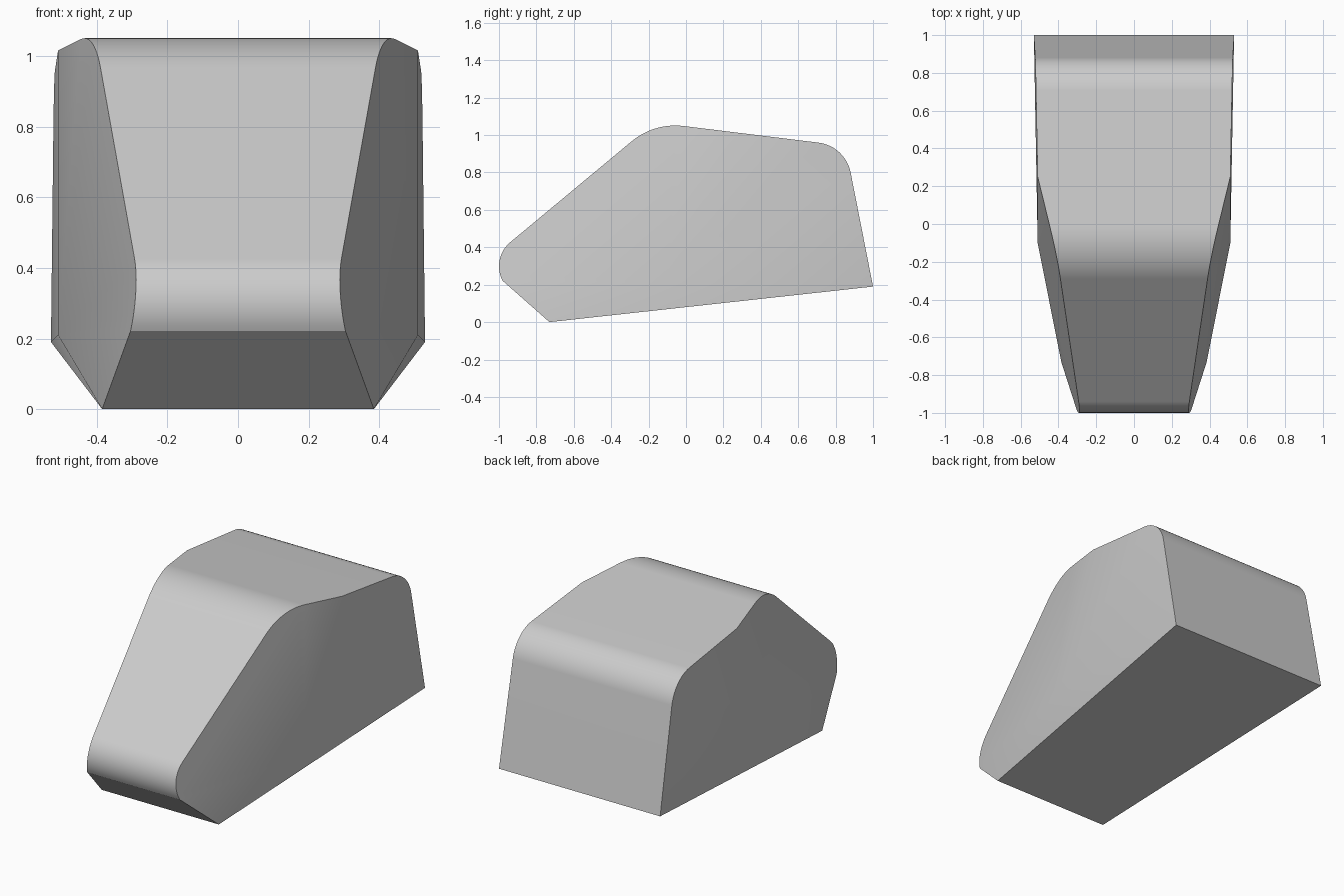
import bpy, bmesh, math
from mathutils import Vector

cube = bpy.data.objects.get("Cube")
if cube:
    bpy.data.objects.remove(cube, do_unlink=True)


def arc(cy, cz, r, start, end, steps=12):
    """Points of a rounded corner in the side profile, angles in degrees."""
    angles = [math.radians(start + (end - start) * i / steps) for i in range(steps + 1)]
    return [(cy + r * math.cos(a), cz + r * math.sin(a)) for a in angles]


# Side profile: sloping underside, rounded nose, roof front and roof rear
profile = [(1.0, 0.19), (-0.73, 0.0)]
profile += arc(-0.834, 0.299, 0.166, 208, 129.7)
profile += arc(-0.057, 0.686, 0.365, 129.7, 82.9)
profile += arc(0.684, 0.761, 0.2, 82.9, 11.1)

# Extrude the profile across the full width
bm = bmesh.new()
face = bm.faces.new([bm.verts.new((-0.7, y, z)) for y, z in profile])
ext = bmesh.ops.extrude_face_region(bm, geom=[face])
bmesh.ops.translate(bm, vec=(1.4, 0, 0),
                    verts=[g for g in ext["geom"] if isinstance(g, bmesh.types.BMVert)])
bmesh.ops.recalc_face_normals(bm, faces=bm.faces)

# Trim each flank with three planes: tapered front, rear and lower edge
side_mid = Vector((0.51, -0.1, 0.21))
side_top = Vector((0.51, 0.25, 1.015))
front_low = Vector((0.385, -0.73, 0.0))
rear_low = Vector((0.53, 1.0, 0.19))
planes = [(side_top, front_low), (side_top, rear_low), (front_low, rear_low)]
for side in (1, -1):
    for a, b in planes:
        n = (a - side_mid).cross(b - side_mid).normalized()
        if n.x < 0:
            n.negate()
        n.x *= side
        co = Vector((side * side_mid.x, side_mid.y, side_mid.z))
        cut = bmesh.ops.bisect_plane(bm, geom=bm.verts[:] + bm.edges[:] + bm.faces[:],
                                     dist=1e-5, plane_co=co, plane_no=n, clear_outer=True)
        rim = [g for g in cut["geom_cut"] if isinstance(g, bmesh.types.BMEdge)]
        bmesh.ops.edgeloop_fill(bm, edges=rim)
bmesh.ops.remove_doubles(bm, verts=bm.verts, dist=1e-4)
bmesh.ops.recalc_face_normals(bm, faces=bm.faces)

# Smooth rounded corners and flanks, crisp outline and chin edge
for f in bm.faces:
    f.smooth = True
for e in bm.edges:
    chin = all(v.co.y < -0.9 and v.co.z < 0.225 for v in e.verts)
    e.smooth = e.calc_face_angle(0) < math.radians(36) and not chin

mesh = bpy.data.meshes.new("cabin_shell")
bm.to_mesh(mesh)
bm.free()
body = bpy.data.objects.new("cabin_shell", mesh)
bpy.context.collection.objects.link(body)
weighted = body.modifiers.new("even_shading", "WEIGHTED_NORMAL")
weighted.keep_sharp = True

# Single plain grey
grey = bpy.data.materials.new("light_grey")
grey.use_nodes = True
color = (0.6, 0.6, 0.6, 1.0)
grey.diffuse_color = color
grey.node_tree.nodes["Principled BSDF"].inputs["Base Color"].default_value = color
mesh.materials.append(grey)
